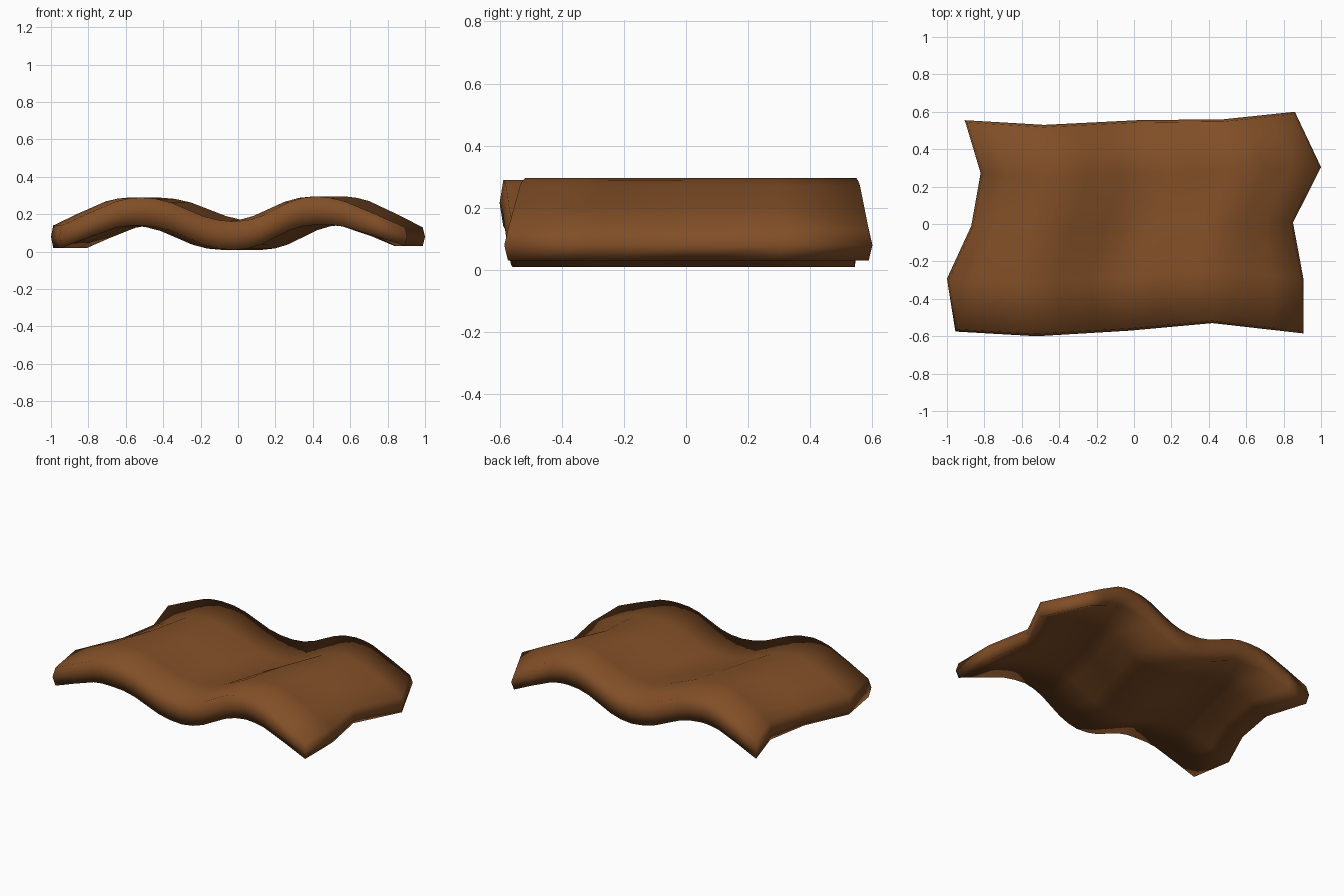
import bpy, bmesh

if "Cube" in bpy.data.objects:
    bpy.data.objects.remove(bpy.data.objects["Cube"])

# Where the wave's ends, crests and trough lie along x, for five rows front to back
ROWS = [
    (-0.955, -0.52, -0.02, 0.42, 0.905),
    (-1.00, -0.58, -0.08, 0.41, 0.905),
    (-0.87, -0.50, 0.02, 0.46, 0.85),
    (-0.82, -0.43, 0.12, 0.57, 1.00),
    (-0.905, -0.48, 0.02, 0.48, 0.86),
]
HEIGHT = (0.08, 0.215, 0.085, 0.22, 0.08)      # mid-plane height at each node
HALF = (0.06, 0.075, 0.076, 0.076, 0.05)       # half thickness at each node
FRONT = (-0.575, -0.60, -0.57, -0.53, -0.585)  # front edge y at each node
BACK = (0.555, 0.53, 0.555, 0.56, 0.60)        # back edge y at each node

# Rounded crests with straight slopes: (node, fraction along, height blend)
STEPS = [(0, 0, 0), (0, .35, .44), (0, .7, .88), (0, .85, .97)]
for n in (1, 2):
    STEPS += [(n, 0, 0), (n, .17, .06), (n, .33, .22), (n, .67, .78), (n, .83, .94)]
STEPS += [(3, 0, 0), (3, .15, .03), (3, .3, .12), (3, .65, .56), (3, 1, 1)]


def mix(a, n, t):
    return a[n] + (a[n + 1] - a[n]) * t


bm = bmesh.new()
top, bottom, rim = [], [], {}
nr, nc = len(ROWS), len(STEPS)
for j, row in enumerate(ROWS):
    top.append([])
    bottom.append([])
    for i, (n, t, b) in enumerate(STEPS):
        x = mix(row, n, t)
        y = mix(FRONT, n, t) * (1 - j / 4) + mix(BACK, n, t) * j / 4
        z, h = mix(HEIGHT, n, b), mix(HALF, n, t)
        dx = 0.012 * ((i == 0) - (i == nc - 1))
        dy = 0.012 * ((j == 0) - (j == nr - 1))
        top[j].append(bm.verts.new((x + dx, y + dy, z + h)))
        bottom[j].append(bm.verts.new((x + dx, y + dy, z - h)))
        if dx or dy:
            rim[j, i] = bm.verts.new((x, y, z))

# Top and bottom skins
for j in range(nr - 1):
    for i in range(nc - 1):
        for s in (top, bottom):
            bm.faces.new((s[j][i], s[j][i + 1], s[j + 1][i + 1], s[j + 1][i]))

# Slightly bulging rim around the slab
loop = ([(0, i) for i in range(nc - 1)] + [(j, nc - 1) for j in range(nr - 1)]
        + [(nr - 1, i) for i in range(nc - 1, 0, -1)] + [(j, 0) for j in range(nr - 1, 0, -1)])
for a, b in zip(loop, loop[1:] + loop[:1]):
    for s in (top, bottom):
        bm.faces.new((s[a[0]][a[1]], s[b[0]][b[1]], rim[b], rim[a]))

bmesh.ops.recalc_face_normals(bm, faces=bm.faces)
for f in bm.faces:
    f.smooth = True
mesh = bpy.data.meshes.new("wavy_slice")
bm.to_mesh(mesh)
bm.free()

mat = bpy.data.materials.new("warm brown")
mat.diffuse_color = (0.22, 0.077, 0.02, 1)
mat.use_nodes = True
mat.node_tree.nodes["Principled BSDF"].inputs["Base Color"].default_value = mat.diffuse_color
mesh.materials.append(mat)
slab = bpy.data.objects.new("wavy_slice", mesh)
bpy.context.collection.objects.link(slab)
